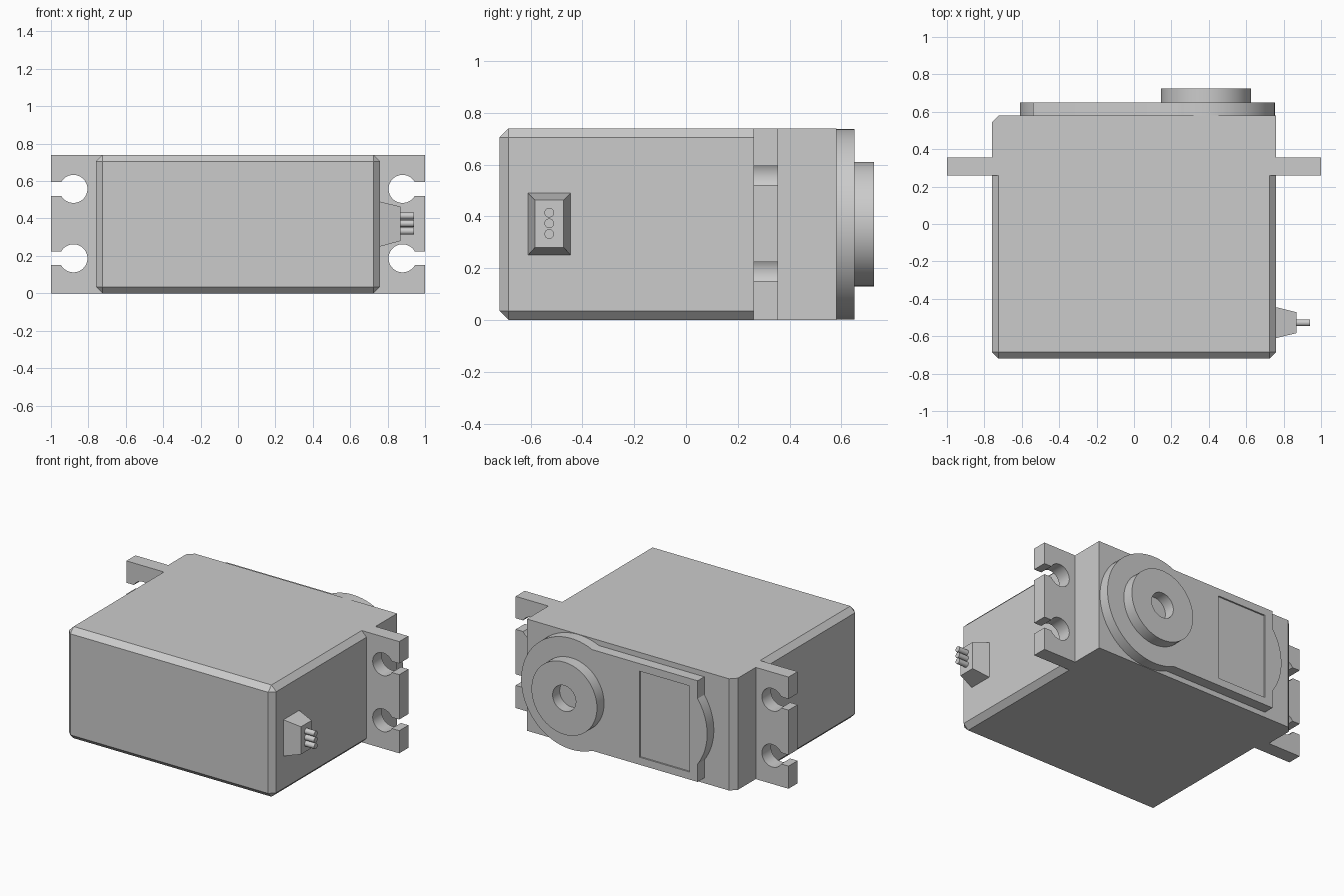
import bpy, bmesh
from math import pi, sin, cos, asin, radians
from mathutils import Matrix

if "Cube" in bpy.data.objects:
    bpy.data.objects.remove(bpy.data.objects["Cube"])

grey = bpy.data.materials.new("light_grey")
grey.use_nodes = True
grey.diffuse_color = (0.6, 0.6, 0.6, 1)
grey.node_tree.nodes["Principled BSDF"].inputs["Base Color"].default_value = (0.6, 0.6, 0.6, 1)

TOP = 0.74
MID = TOP / 2
WIDE = 0.76
SHAFT_X = 0.385


def finish(name, bm, smooth=False):
    bmesh.ops.recalc_face_normals(bm, faces=bm.faces)
    mesh = bpy.data.meshes.new(name)
    bm.to_mesh(mesh)
    bm.free()
    obj = bpy.data.objects.new(name, mesh)
    bpy.context.collection.objects.link(obj)
    mesh.materials.append(grey)
    if smooth:
        bpy.ops.object.select_all(action="DESELECT")
        obj.select_set(True)
        bpy.context.view_layer.objects.active = obj
        bpy.ops.object.shade_smooth_by_angle(angle=radians(30))
    return obj


def box(bm, x0, x1, y0, y1, z0, z1):
    made = bmesh.ops.create_cube(bm, size=1)["verts"]
    for v in made:
        v.co.x = x1 if v.co.x > 0 else x0
        v.co.y = y1 if v.co.y > 0 else y0
        v.co.z = z1 if v.co.z > 0 else z0
    return made


def arc(cx, cz, r, a0, a1, n=24):
    steps = [a0 + (a1 - a0) * i / n for i in range(n + 1)]
    return [(cx + r * cos(a), cz + r * sin(a)) for a in steps]


def prism(name, outline, y0, y1):
    """Extrude an x-z outline along y."""
    bm = bmesh.new()
    face = bm.faces.new([bm.verts.new((x, y0, z)) for x, z in outline])
    out = bmesh.ops.extrude_face_region(bm, geom=[face])["geom"]
    for v in out:
        if isinstance(v, bmesh.types.BMVert):
            v.co.y = y1
    return finish(name, bm, True)


# Front case, chamfered everywhere except where it meets the rear case
bm = bmesh.new()
box(bm, -WIDE, WIDE, -0.72, 0.26, 0, TOP)
edges = [e for e in bm.edges if min(v.co.y for v in e.verts) < 0]
bmesh.ops.bevel(bm, geom=edges, offset=0.035, segments=1, affect="EDGES")
finish("front_case", bm)

# Rear case with one chamfered upright edge
bm = bmesh.new()
box(bm, -WIDE, WIDE, 0.26, 0.58, 0, TOP)
edges = [e for e in bm.edges if all(v.co.x < 0 and v.co.y > 0.5 for v in e.verts)]
bmesh.ops.bevel(bm, geom=edges, offset=0.038, segments=1, affect="EDGES")
finish("rear_case", bm)

# Mounting tabs with open keyhole slots
half = 0.037
hole_r = 0.075
open_a = asin(half / hole_r)
right = [(WIDE, 0), (1, 0)]
for cz in (0.187, 0.558):
    right += [(1, cz - half)]
    right += arc(0.88, cz, hole_r, -open_a, open_a - 2 * pi, 32)
    right += [(1, cz + half)]
right += [(1, TOP), (WIDE, TOP)]
for name, side in (("left_tab", 1), ("right_tab", -1)):
    prism(name, [(side * x, z) for x, z in right], 0.26, 0.355)

# Gear cover: large disc, straight plate and a curved end
disc_r = 0.368
plate_h = 0.335
end_x = -0.54
a = pi - asin(plate_h / disc_r)
b = asin(0.2165 / 0.37)
outline = arc(SHAFT_X, MID, disc_r, a, -a, 64)
outline += [(end_x, MID - plate_h)]
outline += arc(-0.24, MID, 0.37, pi + b, pi - b)
outline += [(end_x, MID + plate_h)]
cover = prism("gear_cover", outline, 0.58, 0.65)

# Shallow label recess in the cover
bm = bmesh.new()
box(bm, -0.48, -0.115, 0.64, 0.7, 0.085, 0.655)
cutter = finish("recess_cutter", bm)
cutter.hide_render = True
cutter.hide_viewport = True
cutter.display_type = "WIRE"
cut = cover.modifiers.new("recess", "BOOLEAN")
cut.operation = "DIFFERENCE"
cut.solver = "EXACT"
cut.object = cutter

# Output boss: a ring lathed about the shaft axis
bm = bmesh.new()
profile = [(0.24, 0.65), (0.24, 0.725), (0.085, 0.725), (0.085, 0.651)]
verts = [bm.verts.new((r, y, 0)) for r, y in profile]
edges = [bm.edges.new(pair) for pair in zip(verts, verts[1:])]
bmesh.ops.spin(bm, geom=verts + edges, cent=(0, 0, 0), axis=(0, 1, 0),
               angle=2 * pi, steps=64, use_merge=True)
bmesh.ops.remove_doubles(bm, verts=bm.verts, dist=0.0001)
bmesh.ops.translate(bm, verts=bm.verts, vec=(SHAFT_X, 0, MID))
finish("output_boss", bm, True)

# Tapered cable grommet
bm = bmesh.new()
for v in box(bm, WIDE, 0.87, -0.61, -0.445, 0.25, 0.49):
    if v.co.x > 0.8:
        v.co.y += 0.027 if v.co.y < -0.53 else -0.027
        v.co.z += 0.03 if v.co.z < MID else -0.027
finish("cable_grommet", bm)

# Three wires
for i, name in enumerate(("lower_wire", "middle_wire", "upper_wire")):
    bm = bmesh.new()
    place = Matrix.Translation((0.9, -0.528, 0.332 + 0.041 * i)) @ Matrix.Rotation(pi / 2, 4, "Y")
    bmesh.ops.create_cone(bm, cap_ends=True, segments=24, radius1=0.0185,
                          radius2=0.0185, depth=0.08, matrix=place)
    finish(name, bm, True)
